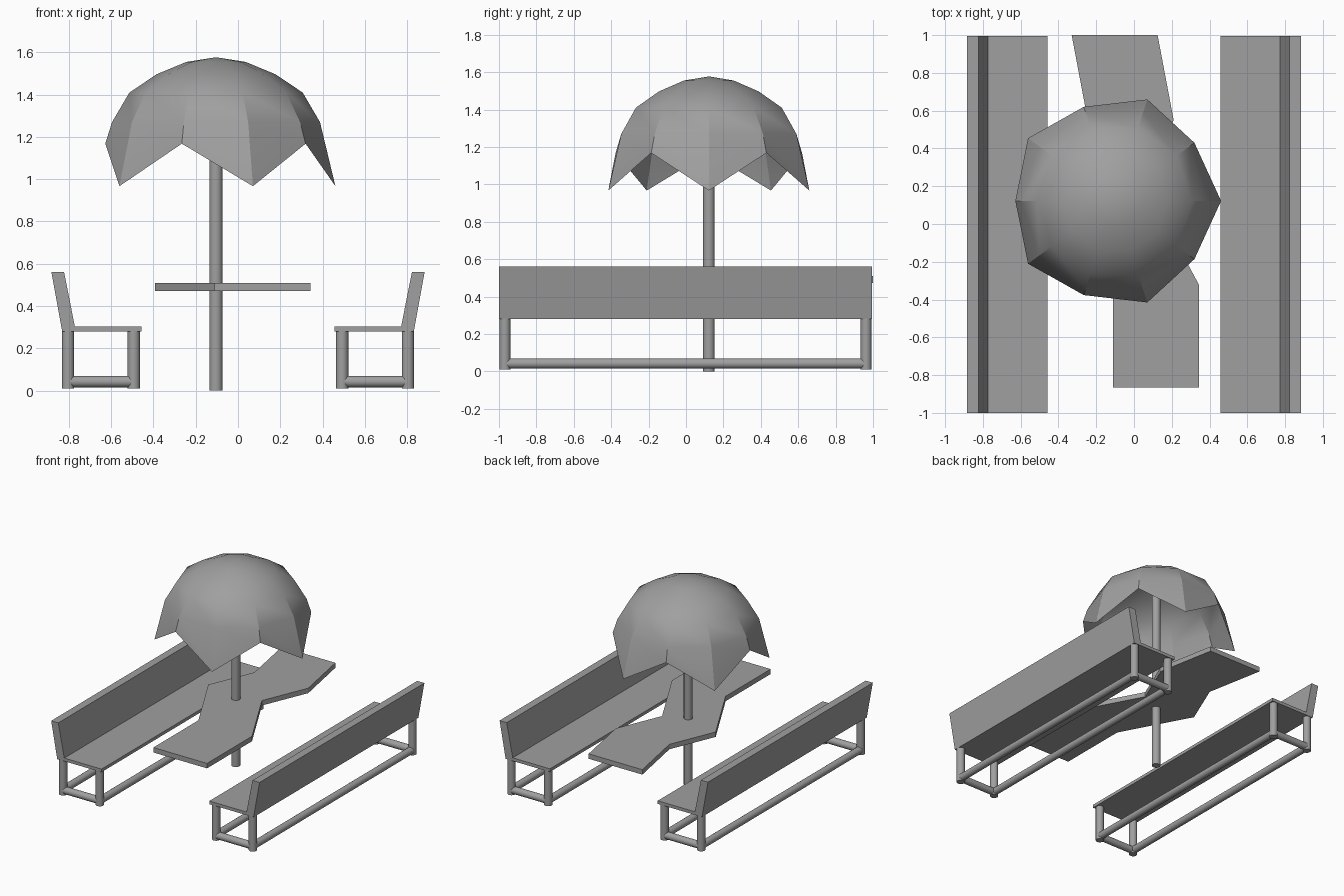
import bpy, bmesh, math
from mathutils import Vector

cube = bpy.data.objects.get("Cube")
if cube:
    bpy.data.objects.remove(cube, do_unlink=True)

grey = bpy.data.materials.new("plain_grey")
grey.use_nodes = True
COLOUR = (0.35, 0.35, 0.35, 1)
grey.diffuse_color = COLOUR
grey.node_tree.nodes["Principled BSDF"].inputs["Base Color"].default_value = COLOUR


def finish(name, bm, smooth=False, fix_normals=True):
    if fix_normals:
        bmesh.ops.recalc_face_normals(bm, faces=bm.faces[:])
    mesh = bpy.data.meshes.new(name)
    bm.to_mesh(mesh)
    bm.free()
    mesh.materials.append(grey)
    obj = bpy.data.objects.new(name, mesh)
    bpy.context.collection.objects.link(obj)
    if smooth:
        bpy.ops.object.select_all(action="DESELECT")
        obj.select_set(True)
        bpy.context.view_layer.objects.active = obj
        bpy.ops.object.shade_smooth_by_angle(angle=math.radians(30))
    return obj


def prism(name, outline, offset):
    """Extrude a closed outline along an offset."""
    bm = bmesh.new()
    face = bm.faces.new([bm.verts.new(p) for p in outline])
    ext = bmesh.ops.extrude_face_region(bm, geom=[face])
    verts = [v for v in ext["geom"] if isinstance(v, bmesh.types.BMVert)]
    bmesh.ops.translate(bm, vec=offset, verts=verts)
    return finish(name, bm)


def tube(name, start, end, radius):
    start, end = Vector(start), Vector(end)
    axis = end - start
    bm = bmesh.new()
    bmesh.ops.create_cone(bm, cap_ends=True, segments=24, radius1=radius,
                          radius2=radius, depth=axis.length)
    bmesh.ops.rotate(bm, verts=bm.verts[:],
                     matrix=axis.to_track_quat("Z", "Y").to_matrix())
    bmesh.ops.translate(bm, verts=bm.verts[:], vec=(start + end) / 2)
    return finish(name, bm, smooth=True)


# Benches: one folded seat-and-back profile on a tubular frame, on each side
FRONT, BACK = -1.0, 0.995
LEG_Y = (FRONT + 0.032, BACK - 0.032)
LEG_X = (0.493, 0.804)
BENCH = [(0.457, 0.28), (0.457, 0.304), (0.772, 0.304),
         (0.823, 0.56), (0.883, 0.56), (0.832, 0.28)]
for side, sign in (("left", 1), ("right", -1)):
    prism(side + "_bench_seat", [(sign * x, FRONT, z) for x, z in BENCH],
          (0, BACK - FRONT, 0))
    for place, x in zip(("inner", "outer"), LEG_X):
        for end, y in zip(("front", "back"), LEG_Y):
            tube(f"{side}_{place}_{end}_leg", (sign * x, y, 0.01),
                 (sign * x, y, 0.282), 0.029)
        tube(f"{side}_{place}_long_rail", (sign * x, LEG_Y[0], 0.042),
             (sign * x, LEG_Y[1], 0.042), 0.027)
    for end, y in zip(("front", "back"), LEG_Y):
        tube(f"{side}_{end}_cross_rail", (sign * LEG_X[0], y, 0.042),
             (sign * LEG_X[1], y, 0.042), 0.027)

# Zigzag table top: a strip of constant width
WIDTH = 0.455
left_edge = [(-0.112, -0.865), (-0.112, -0.32), (-0.392, 0.2),
             (-0.245, 0.55), (-0.33, 1.0)]
outline = left_edge + [(x + WIDTH, y) for x, y in reversed(left_edge)]
prism("table_top", [(x, y, 0.472) for x, y in outline], (0, 0, 0.038))

# Umbrella pole
CX, CY = -0.104, 0.122
tube("umbrella_pole", (CX, CY, 0), (CX, CY, 1.565), 0.031)

# Canopy: ten panels, with the hem alternating between points and notches
RINGS = [(0.14, 1.555), (0.28, 1.497), (0.41, 1.41), (0.492, 1.27)]
POINT, NOTCH = (0.565, 0.967), (0.524, 1.168)
bm = bmesh.new()
apex = bm.verts.new((CX, CY, 1.577))
ribs = []
for i in range(10):
    a = math.tau * i / 10
    hem = POINT if i % 2 == 0 else NOTCH
    ribs.append([bm.verts.new((CX + r * math.cos(a), CY + r * math.sin(a), z))
                 for r, z in RINGS + [hem]])
for i, rib in enumerate(ribs):
    nxt = ribs[(i + 1) % 10]
    bm.faces.new((apex, rib[0], nxt[0]))
    for j in range(len(RINGS)):
        bm.faces.new((rib[j], rib[j + 1], nxt[j + 1], nxt[j]))
finish("umbrella_canopy", bm, smooth=True, fix_normals=False)
